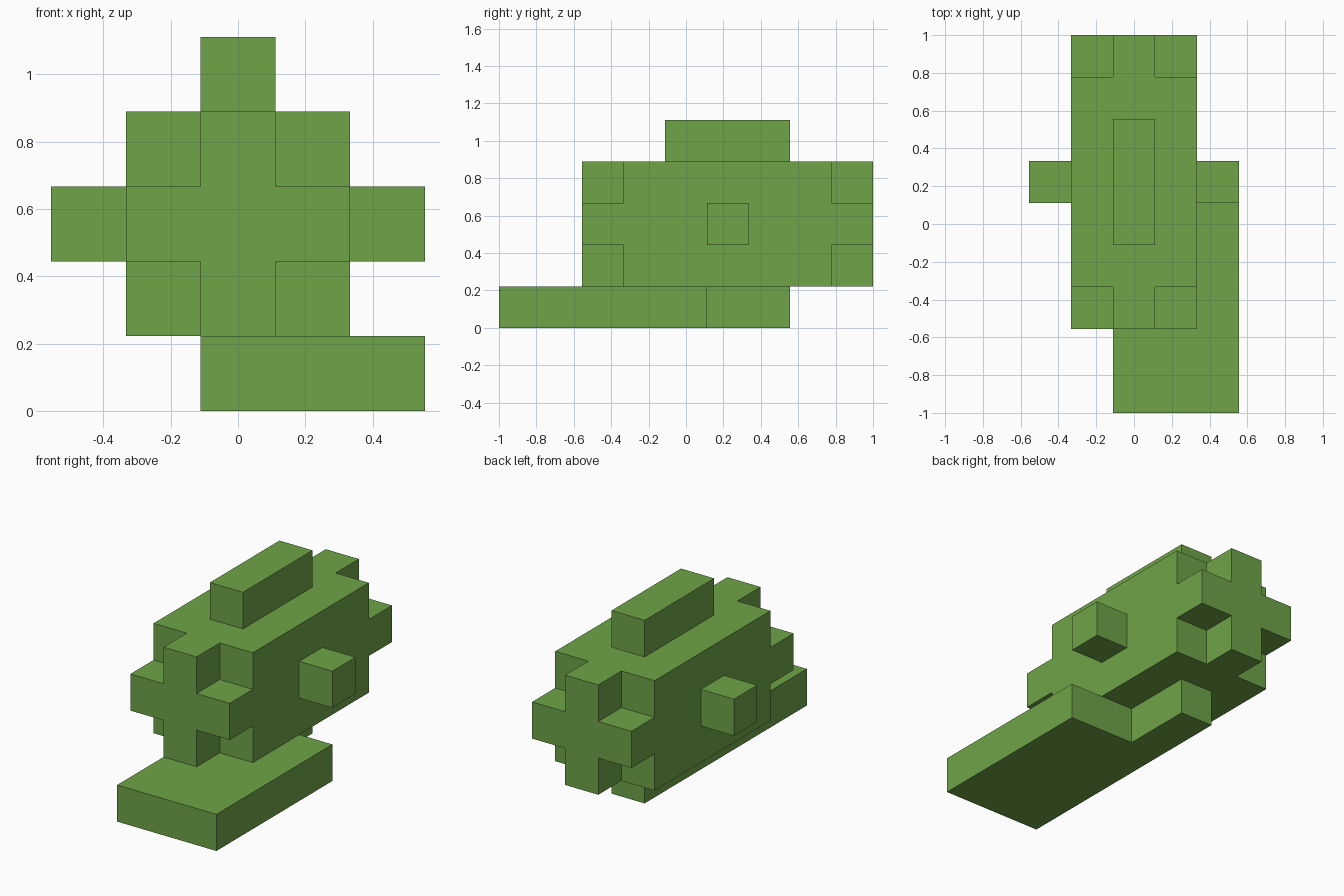
import bpy
import bmesh
from itertools import product
from mathutils import Vector

cube = bpy.data.objects.get("Cube")
if cube:
    bpy.data.objects.remove(cube, do_unlink=True)

UNIT = 2 / 9                          # edge of one block
ORIGIN = Vector((-2.5, -4.5, 0))      # centres the block grid

GREEN = (0.156, 0.371, 0.065, 1)
green = bpy.data.materials.new("leaf_green")
green.use_nodes = True
green.diffuse_color = GREEN
green.node_tree.nodes["Principled BSDF"].inputs["Base Color"].default_value = GREEN


def block_part(name, *boxes):
    """Union of grid boxes (x0, x1, y0, y1, z0, z1) as one clean flat-faced shell."""
    cells = set()
    for x0, x1, y0, y1, z0, z1 in boxes:
        cells.update(product(range(x0, x1), range(y0, y1), range(z0, z1)))
    bm = bmesh.new()
    corners = {}

    def corner(p):
        if p not in corners:
            corners[p] = bm.verts.new((Vector(p) + ORIGIN) * UNIT)
        return corners[p]

    for cell, axis, side in product(cells, range(3), (0, 1)):
        neighbour = list(cell)
        neighbour[axis] += 2 * side - 1
        if tuple(neighbour) in cells:
            continue
        ring = []
        for a, b in ((0, 0), (1, 0), (1, 1), (0, 1)):
            p = list(cell)
            p[axis] += side
            p[(axis + 1) % 3] += a
            p[(axis + 2) % 3] += b
            ring.append(corner(tuple(p)))
        bm.faces.new(ring if side else ring[::-1])
    # Merge flat areas into single faces
    bmesh.ops.dissolve_limit(bm, angle_limit=0.01, verts=bm.verts[:], edges=bm.edges[:])
    mesh = bpy.data.meshes.new(name)
    bm.to_mesh(mesh)
    bm.free()
    mesh.materials.append(green)
    part = bpy.data.objects.new(name, mesh)
    bpy.context.collection.objects.link(part)
    return part


# Body: square core with a cross-shaped section running through both ends
block_part("body", (1, 4, 3, 8, 1, 4), (2, 3, 2, 9, 1, 4), (1, 4, 2, 9, 2, 3))

# Long ridge on top
block_part("top_ridge", (2, 3, 4, 7, 4, 5))

# A knob on each side
for side, x in (("right", 0), ("left", 4)):
    block_part(side + "_knob", (x, x + 1, 5, 6, 2, 3))

# Offset foot: wide slab in front, narrow tail behind
block_part("foot", (2, 5, 0, 5, 0, 1), (2, 3, 5, 7, 0, 1))
